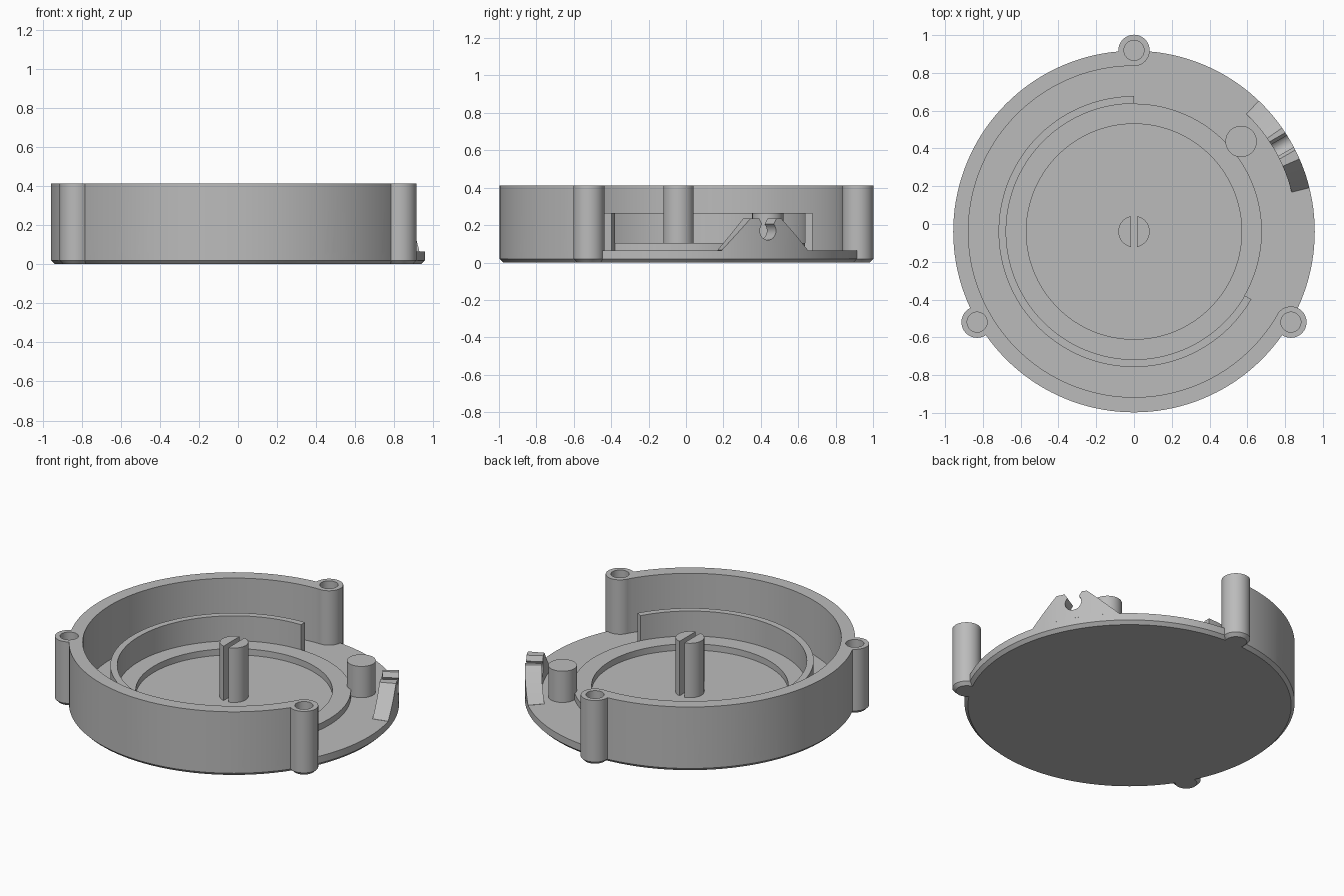
import bpy, bmesh, math
from mathutils import Vector, Matrix

if "Cube" in bpy.data.objects:
    bpy.data.objects.remove(bpy.data.objects["Cube"], do_unlink=True)

CENTRE = Vector((0, -0.04, 0))      # axis of the round housing
R, FLOOR, STEP, MID, TOP = 0.957, 0.065, 0.105, 0.265, 0.413
BOSS_ANGLES = (90, 210, 330)

grey = bpy.data.materials.new("plain_grey")
grey.use_nodes = True
colour = (0.5, 0.5, 0.5, 1)
grey.diffuse_color = colour
grey.node_tree.nodes["Principled BSDF"].inputs["Base Color"].default_value = colour


def polar(r, deg, z=0.0):
    a = math.radians(deg)
    return Vector((r * math.cos(a), r * math.sin(a), z))


def finish(name, bm):
    bmesh.ops.recalc_face_normals(bm, faces=bm.faces)
    mesh = bpy.data.meshes.new(name)
    bm.to_mesh(mesh)
    bm.free()
    mesh.materials.append(grey)
    obj = bpy.data.objects.new(name, mesh)
    obj.location = CENTRE
    bpy.context.collection.objects.link(obj)
    return obj


def cylinder(name, r, z0, z1, at=Vector(), segments=48, chamfer=0):
    bm = bmesh.new()
    bmesh.ops.create_cone(bm, cap_ends=True, segments=segments, radius1=r, radius2=r, depth=z1 - z0,
                          matrix=Matrix.Translation(at + Vector((0, 0, (z0 + z1) / 2))))
    if chamfer:
        rim = [e for e in bm.edges if all(v.co.z < z0 + 0.001 for v in e.verts)]
        bmesh.ops.bevel(bm, geom=rim, offset=chamfer, segments=1, affect='EDGES')
    return finish(name, bm)


def arc_block(name, r0, r1, z0, top, angles, closed=False):
    """Curved wall of rectangular section; top maps an angle to a height."""
    bm = bmesh.new()
    rings = [[bm.verts.new(polar(r, a, z)) for r, z in
              ((r0, z0), (r1, z0), (r1, top(a)), (r0, top(a)))] for a in angles]
    pairs = list(zip(rings, rings[1:]))
    if closed:
        pairs.append((rings[-1], rings[0]))
    else:
        bm.faces.new(rings[0])
        bm.faces.new(rings[-1])
    for p, q in pairs:
        for i in range(4):
            j = (i + 1) % 4
            bm.faces.new((p[i], p[j], q[j], q[i]))
    return finish(name, bm)


def boolean(target, tool, operation):
    mod = target.modifiers.new("cut", 'BOOLEAN')
    mod.object, mod.operation, mod.solver = tool, operation, 'EXACT'
    bpy.context.view_layer.update()
    graph = bpy.context.evaluated_depsgraph_get()
    mesh = bpy.data.meshes.new_from_object(target.evaluated_get(graph))
    target.modifiers.clear()
    target.data = mesh
    bpy.data.objects.remove(tool, do_unlink=True)


def prism(name, outline, angle, r0, r1):
    """Extrude a (sideways, height) outline radially at the given angle."""
    bm = bmesh.new()
    side = polar(1, angle + 90)
    near, far = [[bm.verts.new(polar(r, angle, z) + side * s) for s, z in outline] for r in (r0, r1)]
    bm.faces.new(near)
    bm.faces.new(far)
    for i in range(len(outline)):
        j = (i + 1) % len(outline)
        bm.faces.new((near[i], near[j], far[j], far[i]))
    return finish(name, bm)


def steps(a0, a1, n):
    return [a0 + (a1 - a0) * i / n for i in range(n + 1)]


# Housing: chamfered base, partial outer wall and three screw bosses
housing = cylinder("housing", R, 0, FLOOR, segments=144, chamfer=0.02)
boolean(housing, arc_block("wall", 0.877, R, 0.04, lambda a: TOP, steps(90, 330, 96)), 'UNION')
for angle in BOSS_ANGLES:
    spot = polar(0.959, angle)
    boolean(housing, cylinder("boss", 0.083, 0, TOP, spot, chamfer=0.02), 'UNION')
for angle in BOSS_ANGLES:
    spot = polar(0.959, angle)
    boolean(housing, cylinder("screw_hole", 0.053, FLOOR, TOP + 0.1, spot), 'DIFFERENCE')

# Raised ring around the recess, and the partial wall that hugs it
ring = arc_block("raised_ring", 0.57, 0.677, FLOOR, lambda a: STEP,
                 steps(0, 357.5, 143), closed=True)
inner_wall = arc_block("inner_wall", 0.677, 0.717, FLOOR, lambda a: MID, steps(90, 330, 96))

# Split centre post
post = cylinder("centre_post", 0.083, FLOOR, TOP)
boolean(post, prism("slot", [(-0.017, 0), (0.017, 0), (0.017, 0.5), (-0.017, 0.5)], 90, -0.2, 0.2),
        'DIFFERENCE')

# Side pin
pin = cylinder("side_pin", 0.083, FLOOR, MID, Vector((0.567, 0.477, 0)))

# Cable clip: ramped arc with a keyhole notch
CLIP_TOP = 0.235


def clip_height(a):
    rise = min((a - 14) / 9.7, (46.3 - a) / 11.3, 1)
    return FLOOR + 0.001 + max(rise, 0) * (CLIP_TOP - FLOOR - 0.001)


clip = arc_block("cable_clip", 0.86, R, FLOOR, clip_height,
                 steps(14, 23.7, 8) + steps(23.7, 35, 8)[1:] + steps(35, 46.3, 8)[1:])
keyhole = [(0.05 * math.cos(t), 0.17 + 0.05 * math.sin(t))
           for t in (math.radians(d) for d in steps(135, 405, 24))]
keyhole += [(0.053, CLIP_TOP), (0.053, 0.3), (-0.053, 0.3), (-0.053, CLIP_TOP)]
boolean(clip, prism("notch", keyhole, 30, 0.7, 1.1), 'DIFFERENCE')

# Smooth round surfaces, keep edges sharp
for obj in (housing, ring, inner_wall, post, pin, clip):
    bpy.ops.object.select_all(action='DESELECT')
    obj.select_set(True)
    bpy.context.view_layer.objects.active = obj
    bpy.ops.object.shade_smooth_by_angle(angle=math.radians(25))
